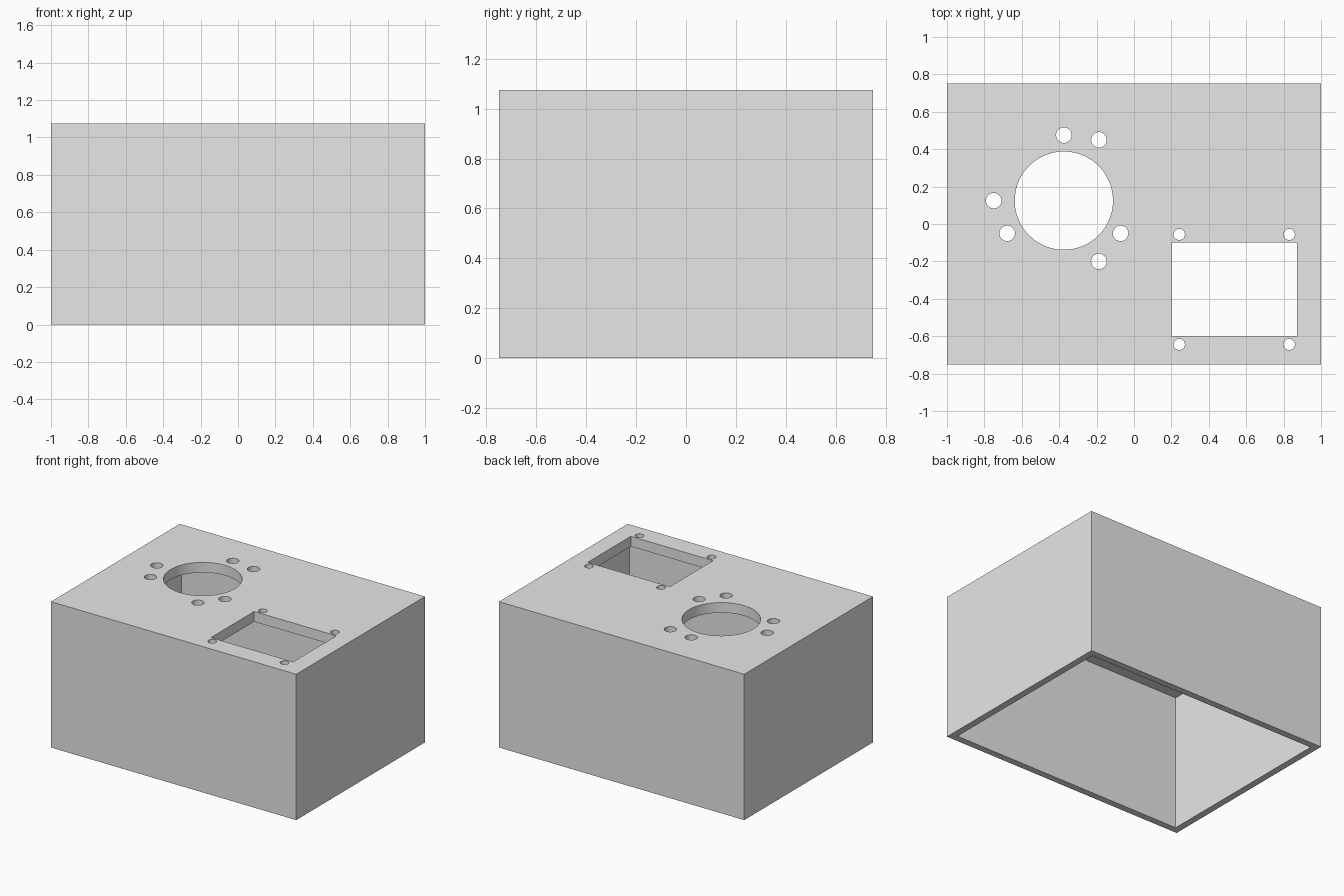
import bpy, bmesh
from math import radians, cos, sin
from mathutils import Matrix, Vector

if "Cube" in bpy.data.objects:
    bpy.data.objects.remove(bpy.data.objects["Cube"], do_unlink=True)

WIDTH, DEPTH, HEIGHT = 2.0, 1.5, 1.075
WALL, LID = 0.05, 0.075

grey = bpy.data.materials.new("plain_grey")
grey.use_nodes = True
colour = (0.8, 0.8, 0.8, 1)
grey.diffuse_color = colour
grey.node_tree.nodes["Principled BSDF"].inputs["Base Color"].default_value = colour


def add_box(bm, centre, size):
    matrix = Matrix.Translation(centre) @ Matrix.Diagonal((*size, 1))
    bmesh.ops.create_cube(bm, size=1, matrix=matrix)


def add_hole(bm, x, y, radius, sides=32):
    bmesh.ops.create_cone(bm, cap_ends=True, segments=sides, radius1=radius,
                          radius2=radius, depth=0.4,
                          matrix=Matrix.Translation((x, y, HEIGHT)))


def finish(bm, name):
    mesh = bpy.data.meshes.new(name)
    bm.to_mesh(mesh)
    bm.free()
    mesh.materials.append(grey)
    obj = bpy.data.objects.new(name, mesh)
    bpy.context.collection.objects.link(obj)
    return obj


def cut(target, cutter):
    mod = target.modifiers.new("cut", 'BOOLEAN')
    mod.operation = 'DIFFERENCE'
    mod.solver = 'EXACT'
    mod.object = cutter
    bpy.context.view_layer.objects.active = target
    bpy.ops.object.modifier_apply(modifier=mod.name)
    bpy.data.objects.remove(cutter, do_unlink=True)


# Outer block
bm = bmesh.new()
add_box(bm, (0, 0, HEIGHT / 2), (WIDTH, DEPTH, HEIGHT))
enclosure = finish(bm, "enclosure")

# Hollow inside, open at the bottom
bm = bmesh.new()
inner = HEIGHT - LID
add_box(bm, (0, 0, inner / 2 - 0.1),
        (WIDTH - 2 * WALL, DEPTH - 2 * WALL, inner + 0.2))
cavity = finish(bm, "cavity_cutter")
cavity.hide_render = True
cut(enclosure, cavity)

# Round opening with two rings of three screw holes
bm = bmesh.new()
ring = Vector((-0.375, 0.125))
add_hole(bm, ring.x, ring.y, 0.2625, 96)
for distance, start in ((0.35, 90), (0.375, 60)):
    for i in range(3):
        a = radians(start + 120 * i)
        add_hole(bm, ring.x + distance * cos(a), ring.y + distance * sin(a), 0.0415)

# Rectangular window with a screw hole off each corner
window = Vector((0.536, -0.35))
add_box(bm, (window.x, window.y, HEIGHT), (0.67, 0.503, 0.4))
for sx in (-1, 1):
    for sy in (-1, 1):
        add_hole(bm, window.x + sx * 0.294, window.y + sy * 0.294, 0.03)
openings = finish(bm, "openings_cutter")
openings.hide_render = True
cut(enclosure, openings)

# Round hole walls, crisp edges
bpy.ops.object.select_all(action='DESELECT')
enclosure.select_set(True)
bpy.context.view_layer.objects.active = enclosure
bpy.ops.object.shade_smooth_by_angle(angle=radians(30))
